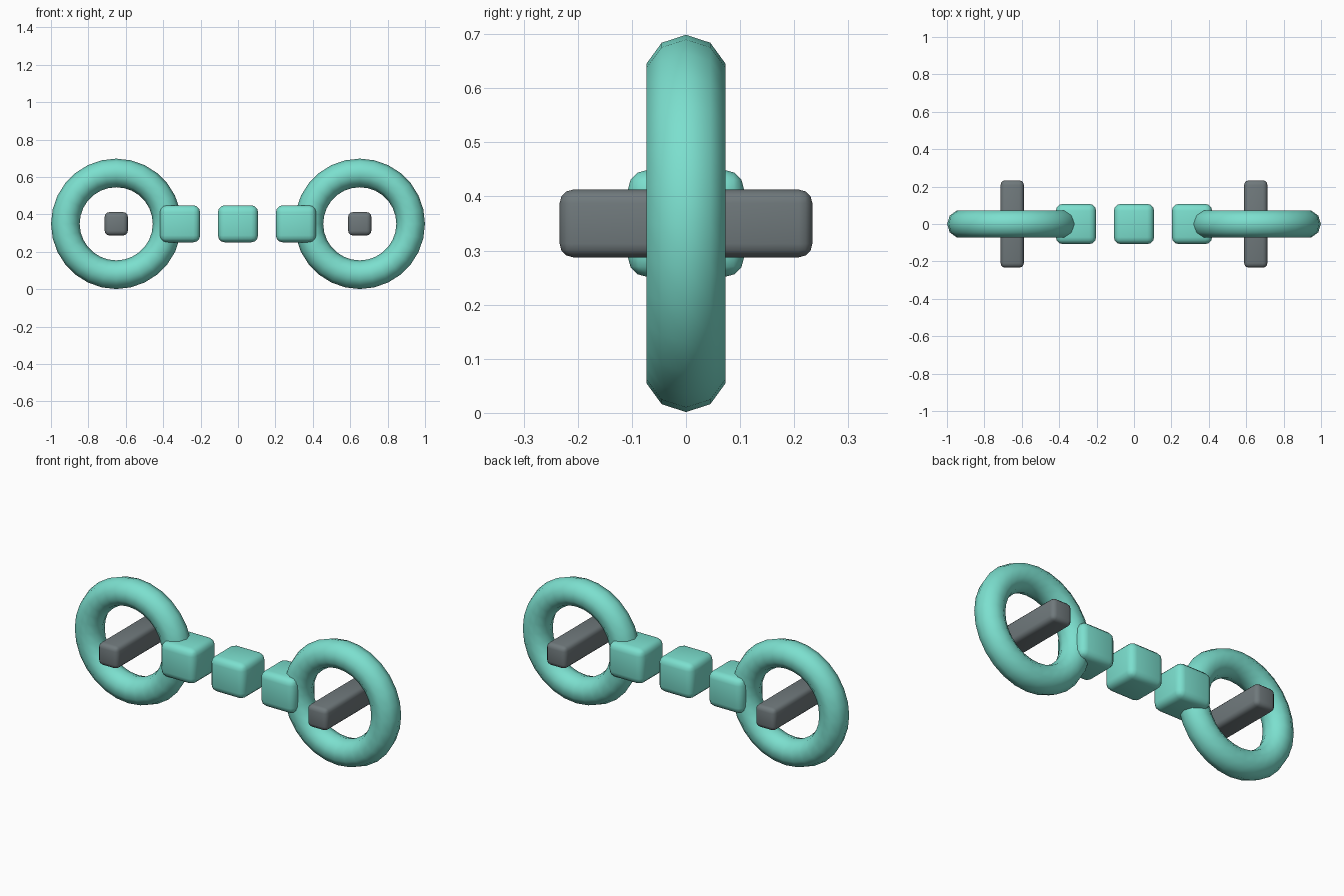
import bpy
import math

if "Cube" in bpy.data.objects:
    bpy.data.objects.remove(bpy.data.objects["Cube"])


def material(name, rgb):
    m = bpy.data.materials.new(name)
    m.diffuse_color = (*rgb, 1.0)
    m.use_nodes = True
    m.node_tree.nodes["Principled BSDF"].inputs["Base Color"].default_value = m.diffuse_color
    return m


teal = material("teal", (0.2, 0.74, 0.62))
grey = material("dark_grey", (0.16, 0.19, 0.2))
MID_Z = 0.35


def rounded_box(name, x, size, bevel, mat):
    bpy.ops.mesh.primitive_cube_add(size=1, location=(x, 0, MID_Z))
    ob = bpy.context.object
    ob.name = name
    ob.scale = size
    bpy.ops.object.transform_apply(location=False, rotation=False, scale=True)
    mod = ob.modifiers.new("rounded_edges", 'BEVEL')
    mod.width = bevel
    mod.segments = 3
    bpy.ops.object.modifier_apply(modifier=mod.name)
    ob.data.materials.append(mat)
    bpy.ops.object.shade_smooth_by_angle(angle=math.radians(35))


# End rings with a crossbar floating through each
for side, label in ((-1, "left"), (1, "right")):
    bpy.ops.mesh.primitive_torus_add(
        major_radius=0.272, minor_radius=0.0765,
        major_segments=28, minor_segments=10,
        location=(side * 0.651, 0, MID_Z), rotation=(math.pi / 2, 0, 0))
    ring = bpy.context.object
    ring.name = label + "_ring"
    ring.data.materials.append(teal)
    bpy.ops.object.shade_smooth()
    rounded_box(label + "_crossbar", side * 0.651, (0.124, 0.467, 0.125), 0.025, grey)

# Row of link blocks between the rings
for i, label in enumerate(("left", "middle", "right")):
    rounded_box(label + "_link", (i - 1) * 0.31, (0.215, 0.215, 0.198), 0.037, teal)
